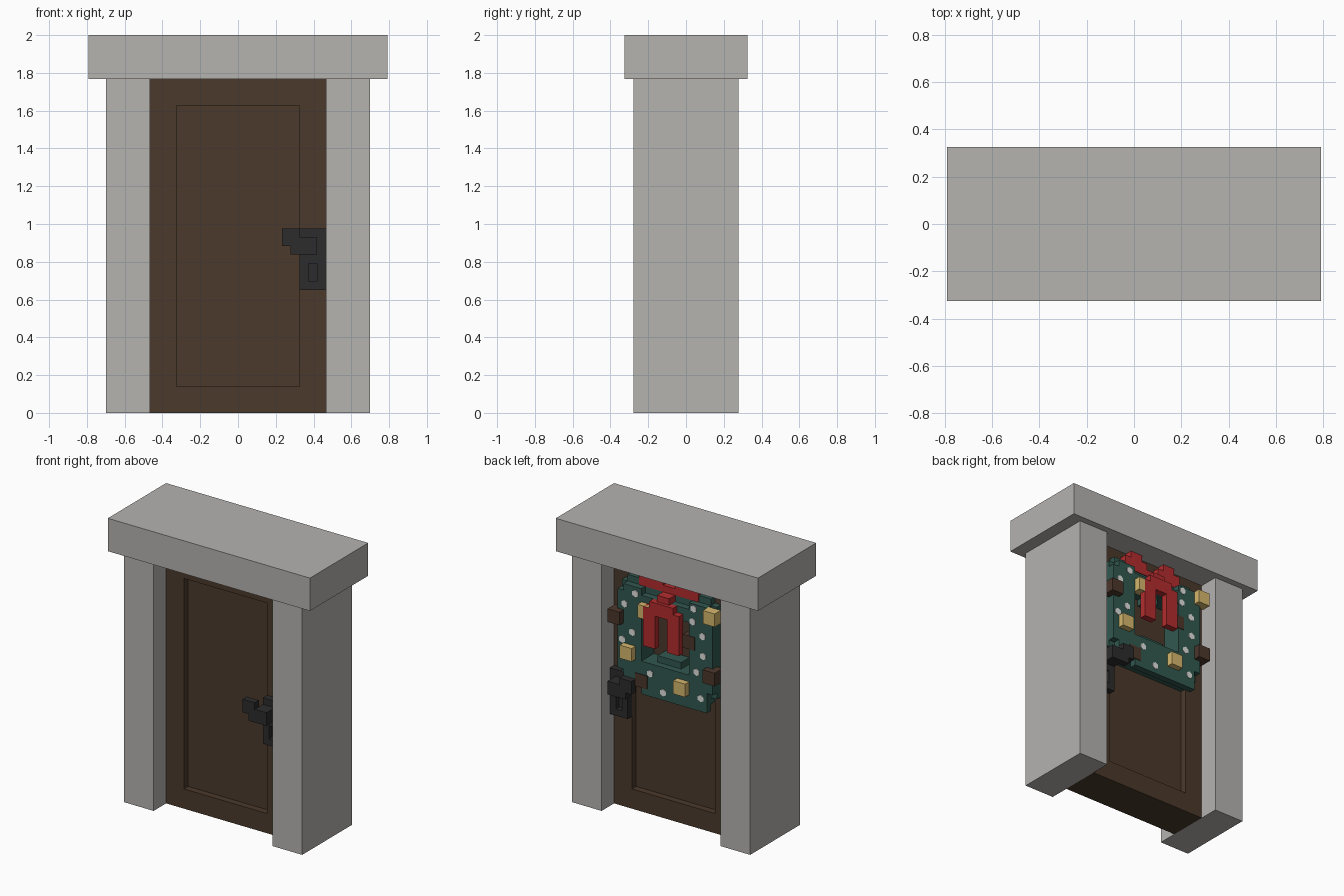
import bpy, bmesh, math
from mathutils import Matrix, Vector

cube = bpy.data.objects.get("Cube")
if cube:
    bpy.data.objects.remove(cube, do_unlink=True)

U = 2 / 43  # one block unit


def material(name, rgb):
    lin = [((c / 255 + 0.055) / 1.055) ** 2.4 for c in rgb] + [1]
    m = bpy.data.materials.new(name)
    m.use_nodes = True
    m.diffuse_color = lin
    m.node_tree.nodes["Principled BSDF"].inputs["Base Color"].default_value = lin
    return m


stone = material("stone grey", (181, 179, 176))
wood = material("door brown", (75, 58, 43))
iron = material("iron black", (44, 44, 45))
leaf = material("leaf green", (50, 88, 80))
ribbon = material("ribbon red", (180, 44, 46))
gold = material("bauble gold", (214, 184, 110))
cone = material("cone brown", (76, 55, 43))
snow = material("snow white", (225, 225, 223))


def finish(name, bm, mat):
    mesh = bpy.data.meshes.new(name)
    bmesh.ops.scale(bm, vec=(U, U, U), verts=bm.verts)
    bmesh.ops.recalc_face_normals(bm, faces=bm.faces)
    bm.to_mesh(mesh)
    bm.free()
    mesh.materials.append(mat)
    obj = bpy.data.objects.new(name, mesh)
    bpy.context.collection.objects.link(obj)
    return obj


def blocks(name, mat, boxes, flip_y=False):
    """Join boxes given as (x0, x1, y0, y1, z0, z1) in block units."""
    bm = bmesh.new()
    for x0, x1, y0, y1, z0, z1 in boxes:
        if flip_y:
            y0, y1 = -y1, -y0
        mid = Vector((x0 + x1, y0 + y1, z0 + z1)) / 2
        size = Matrix.Diagonal((x1 - x0, y1 - y0, z1 - z0, 1))
        bmesh.ops.create_cube(bm, size=1, matrix=Matrix.Translation(mid) @ size)
    return finish(name, bm, mat)


def both_sides(boxes):
    return boxes + [(-b[1], -b[0], *b[2:]) for b in boxes]


def extrude(name, mat, outline, y0, y1):
    """Extrude an x-z outline between two depths."""
    bm = bmesh.new()
    face = bm.faces.new([bm.verts.new((x, y0, z)) for x, z in outline])
    out = bmesh.ops.extrude_face_region(bm, geom=[face])["geom"]
    moved = [v for v in out if isinstance(v, bmesh.types.BMVert)]
    bmesh.ops.translate(bm, vec=(0, y1 - y0, 0), verts=moved)
    return finish(name, bm, mat)


# Stone frame
blocks("left_pillar", stone, [(10, 15, -6, 6, 0, 38)])
blocks("right_pillar", stone, [(-15, -10, -6, 6, 0, 38)])
blocks("lintel", stone, [(-17, 17, -7, 7, 38, 43)])

# Door with a recessed panel on each face
blocks("door_panel", wood, [(-7, 7, -2, 2, 3, 35)])
blocks("door_stiles", wood, both_sides([(7, 10, -3, 3, 0, 38)]))
blocks("door_rails", wood, [(-7, 7, -3, 3, 0, 3), (-7, 7, -3, 3, 35, 38)])

# Lock plates and levers, front and back
for side, flip in (("front", True), ("back", False)):
    blocks(side + "_lock_plate", iron, [
        (7, 10, 3, 4, 17, 21), (7, 10, 3, 4, 14, 15),
        (7, 8, 3, 4, 15, 17), (9, 10, 3, 4, 15, 17),
        (8, 9, 3, 3.2, 15, 17)], flip)
    blocks(side + "_lever", iron, [
        (7, 9, 4, 6, 18, 20), (6, 7, 5, 6, 18, 21),
        (5, 6, 5, 6, 19, 21)], flip)

# Wreath: a stepped square ring with two layers
blocks("wreath_back", leaf, both_sides([(4, 7, 2, 4, 20, 36), (7, 8, 3, 4, 21, 35)])
       + [(-4, 4, 2, 4, 20, 24), (-4, 4, 2, 4, 32, 35)])
blocks("wreath_front", leaf, both_sides([(4, 7, 4, 5, 20, 35), (7, 8, 4, 5, 22, 34)])
       + [(-4, 4, 4, 5, 21, 24), (-4, 4, 4, 5, 32, 34), (-7, 4, 4, 5, 19, 21)])
blocks("wreath_inner_sprigs", leaf, [(-2, 2, 2, 4, 24, 25), (-1, 1, 2, 4, 31, 32)])

# Bow: two loops, a knot and hanging tails
blocks("bow_loops", ribbon, both_sides([(1, 5, 3, 4.1, 35, 37), (2, 4, 3, 4.1, 37, 38)])
       + [(-1, 1, 3, 4.1, 35, 36)])
blocks("bow_knot", ribbon, [(-1, 1, 4, 5.5, 34, 35)])
half = [(1, 27), (3, 27), (3, 33), (2, 33), (2, 34)]
tails = [(1, 32)] + half + [(-x, z) for x, z in reversed(half)] + [(-1, 32)]
extrude("bow_tails", ribbon, tails, 5, 6)

# Baubles and pine cones: two-unit cubes placed by lower corner
for i, (x, z) in enumerate([(-9, 33), (5, 24), (-4, 21), (2, 31)]):
    blocks(f"bauble_{i + 1}", gold, [(x, x + 2, 4.5, 5.95, z, z + 2)])
for i, (x, z, y) in enumerate([(7, 29, 6), (-9, 24, 6), (3, 20, 5.1), (-5, 28, 5.1)]):
    blocks(f"pine_cone_{i + 1}", cone, [(x, x + 2, 4, y, z, z + 2)])

# Snow flecks: thin six-sided plates
flecks = bmesh.new()
for x, z in [(7.2, 26.5), (-5.3, 24.8), (-6.4, 27.5), (-4.6, 32.3), (6.8, 32), (-4.8, 34.3),
             (0.3, 20.2), (5.5, 28), (-6.3, 30.5), (2.5, 22.5), (-6, 21), (5, 34)]:
    bmesh.ops.create_cone(flecks, cap_ends=True, segments=6, radius1=0.55, radius2=0.55, depth=0.2,
                          matrix=Matrix.Translation((x, 5, z)) @ Matrix.Rotation(math.pi / 2, 4, "X"))
finish("snow_flecks", flecks, snow)
